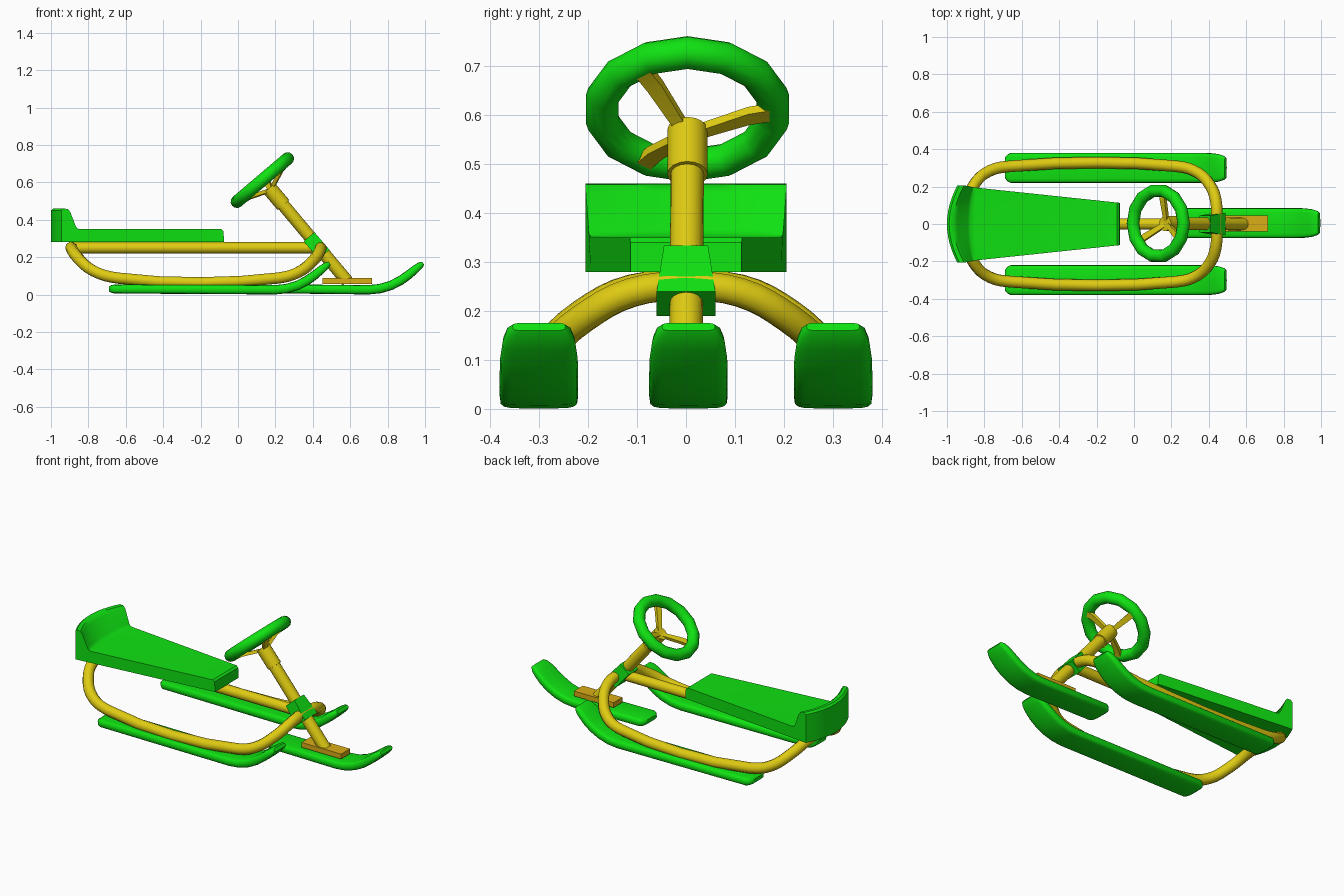
import bpy, bmesh
from math import cos, sin, pi, radians, copysign
from mathutils import Vector, Matrix

if "Cube" in bpy.data.objects:
    bpy.data.objects.remove(bpy.data.objects["Cube"], do_unlink=True)


def material(name, rgb):
    m = bpy.data.materials.new(name)
    m.use_nodes = True
    m.diffuse_color = (*rgb, 1)
    m.node_tree.nodes["Principled BSDF"].inputs["Base Color"].default_value = (*rgb, 1)
    return m


GREEN = material("bright green", (0.005, 0.76, 0.006))
YELLOW = material("yellow", (0.74, 0.6, 0.006))
GOLD = material("gold", (0.7, 0.42, 0.008))


def finish(ob, mat, angle=40):
    ob.data.materials.clear()
    ob.data.materials.append(mat)
    bpy.ops.object.select_all(action="DESELECT")
    ob.select_set(True)
    bpy.context.view_layer.objects.active = ob
    bpy.ops.object.shade_smooth_by_angle(angle=radians(angle))
    return ob


def loft(name, rings, mat, angle=40):
    """Skin a list of closed rings and cap both ends."""
    bm = bmesh.new()
    loops = [[bm.verts.new(p) for p in ring] for ring in rings]
    n = len(loops[0])
    for a, b in zip(loops, loops[1:]):
        for i in range(n):
            j = (i + 1) % n
            bm.faces.new((a[i], a[j], b[j], b[i]))
    bm.faces.new(loops[0][::-1])
    bm.faces.new(loops[-1])
    bmesh.ops.recalc_face_normals(bm, faces=bm.faces)
    me = bpy.data.meshes.new(name)
    bm.to_mesh(me)
    bm.free()
    ob = bpy.data.objects.new(name, me)
    bpy.context.collection.objects.link(ob)
    return finish(ob, mat, angle)


def rod(name, a, b, r, mat, sides=16):
    a, b = Vector(a), Vector(b)
    bpy.ops.mesh.primitive_cylinder_add(
        vertices=sides, radius=r, depth=(b - a).length, location=(a + b) / 2,
        rotation=(b - a).to_track_quat("Z", "Y").to_euler())
    ob = bpy.context.object
    ob.name = name
    return finish(ob, mat)


# Skis: rounded section swept along a path that turns up at the nose
def ski(name, tail, nose, y):
    path = [(tail, .03, .055, .012), (tail + .012, .03, .07, .02), (tail + .03, .03, .08, .024)]
    path += [(nose - d, z, w, t) for d, z, w, t in (
        (.3, .026, .08, .025), (.24, .032, .08, .025), (.18, .05, .08, .025),
        (.13, .076, .08, .025), (.09, .104, .079, .024), (.05, .137, .074, .022),
        (.025, .157, .066, .018), (.01, .168, .054, .01))]
    rings = []
    for i, (x, z, w, t) in enumerate(path):
        p, q = path[max(i - 1, 0)], path[min(i + 1, len(path) - 1)]
        d = Vector((q[0] - p[0], 0, q[1] - p[1])).normalized()
        up = Vector((-d.z, 0, d.x))
        ring = []
        for k in range(16):
            c, s = cos(k * pi / 8), sin(k * pi / 8)
            # tight rounding on the edges, flat running faces
            v = t * copysign(abs(s) ** .5, s) if abs(s) > 1e-6 else 0
            u = w * copysign(abs(c) ** .35, c) if abs(c) > 1e-6 else 0
            ring.append(Vector((x, y + u, z)) + up * v)
        rings.append(ring)
    loft(name, rings, GREEN, 50)


ski("left_ski", -.69, .5, .3)
ski("right_ski", -.69, .5, -.3)
ski("front_ski", .23, 1.0, .005)


# Tubular frame: one bent loop and a spine under the seat
half = [(-.89, .11, .245), (-.855, .21, .195), (-.77, .285, .125), (-.64, .31, .088),
        (.21, .31, .088), (.32, .285, .118), (.405, .21, .185), (.44, .11, .238)]
loop = [(-.89, 0, .25)] + half + [(.44, 0, .25)] + [(x, -y, z) for x, y, z in half[::-1]]
cu = bpy.data.curves.new("frame_loop", "CURVE")
cu.dimensions = "3D"
cu.bevel_depth = .031
cu.bevel_resolution = 3
cu.resolution_u = 4
sp = cu.splines.new("BEZIER")
sp.bezier_points.add(len(loop) - 1)
sp.use_cyclic_u = True
for bp, co in zip(sp.bezier_points, loop):
    bp.co = co
    bp.handle_left_type = bp.handle_right_type = "AUTO"
frame = bpy.data.objects.new("frame_loop", cu)
bpy.context.collection.objects.link(frame)
bpy.ops.object.select_all(action="DESELECT")
frame.select_set(True)
bpy.context.view_layer.objects.active = frame
bpy.ops.object.convert(target="MESH")
finish(bpy.context.object, YELLOW, 60)
rod("frame_spine", (-.89, 0, .25), (.43, 0, .25), .03, YELLOW)

# Seat: tapered in plan, with a back that bows outward in the middle
profile = [(-1, .28), (-1, .45), (-.988, .46), (-.965, .458), (-.945, .442), (-.89, .365),
           (-.875, .354), (-.85, .35), (-.09, .35), (-.078, .34), (-.074, .28), (-.85, .28)]
rings = []
for i in range(13):
    t = i / 6 - 1
    ring = []
    for x, z in profile:
        w = .205 - .092 * max(0, (x + .95) / .875)
        bow = .055 * t * t * min(1, max(0, (-.84 - x) / .12))
        ring.append((x + bow, t * w, z))
    rings.append(ring)
loft("seat", rings, GREEN, 35)

# Steering axes: normal along the column, slope across the wheel
normal = Vector((-.647, 0, .762))
slope = Vector((.762, 0, .647))
side = Vector((0, 1, 0))
centre = Vector((.13, .003, .612))
hub = centre - normal * .06
rod("steering_column", (.585, 0, .07), hub, .034, YELLOW)
rod("column_sleeve", hub - normal * .115, hub + normal * .004, .041, YELLOW)

# Column clamp, wider at its lower end
mid = Vector((.42, 0, .262))
loft("column_clamp",
     [[mid + normal * d + slope * (.038 * a) + side * (w * b)
       for a, b in ((-1, -1), (1, -1), (1, 1), (-1, 1))]
      for d, w in ((-.062, .06), (.062, .045))], GREEN, 20)

# Steering wheel and its three bent spokes
bpy.ops.mesh.primitive_torus_add(major_segments=14, minor_segments=12,
                                 major_radius=.178, minor_radius=.034)
wheel = bpy.context.object
wheel.name = "steering_wheel"
wheel.matrix_world = (Matrix.Translation(centre)
                      @ Matrix((slope, side, normal)).transposed().to_4x4())
finish(wheel, GREEN, 50)
for n, deg in enumerate((5, 122, 238)):
    a = radians(deg)
    out = side * cos(a) + slope * sin(a)
    across = slope * cos(a) - side * sin(a)
    loft(f"wheel_spoke_{n + 1}",
         [[centre + out * r + normal * (h + .01 * j) + across * (w * i)
           for i, j in ((-1, -1), (1, -1), (1, 1), (-1, 1))]
          for r, h, w in ((0, -.07, .012), (.125, -.028, .017), (.17, -.022, .017))], YELLOW, 20)

# Mount plate joining the column to the front ski
bpy.ops.mesh.primitive_cube_add(size=1, location=(.585, .003, .073))
plate = bpy.context.object
plate.name = "ski_mount_plate"
plate.scale = (.265, .085, .03)
bpy.ops.object.transform_apply(location=False, rotation=False, scale=True)
finish(plate, GOLD, 20)
